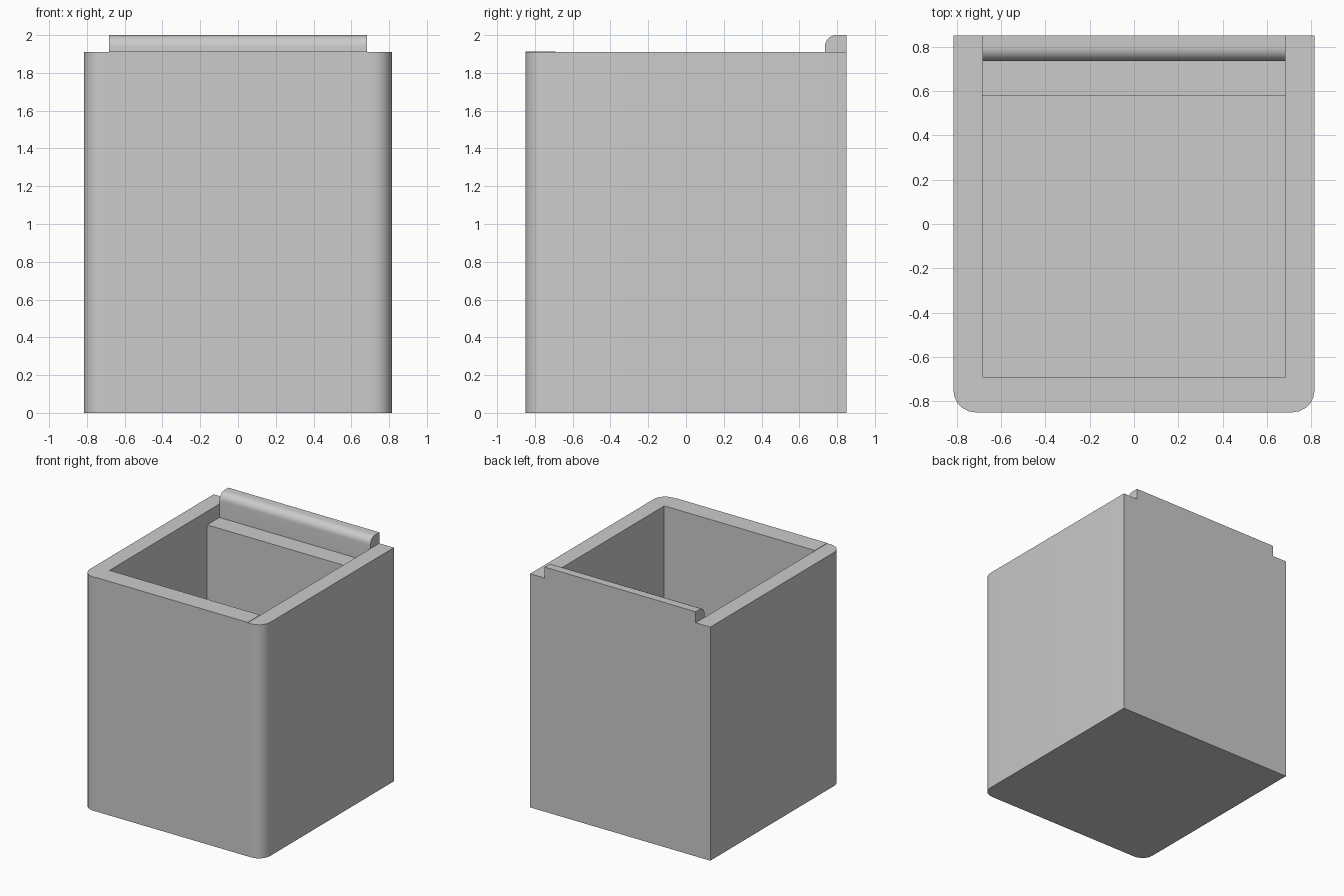
import bpy
import bmesh
from math import sin, cos, pi
from mathutils import Vector

if "Cube" in bpy.data.objects:
    bpy.data.objects.remove(bpy.data.objects["Cube"])

W, IN = 0.815, 0.683       # outer and inner half width
FRONT, BACK = -0.85, 0.85
RIM = 1.91


def arc(cx, cy, r, a0, a1, n):
    """Points along an arc, angles in units of pi."""
    return [(cx + r * cos(pi * (a0 + (a1 - a0) * i / n)),
             cy + r * sin(pi * (a0 + (a1 - a0) * i / n))) for i in range(n + 1)]


def extrude(name, points, direction):
    """Solid made by sweeping a closed outline along a vector."""
    bm = bmesh.new()
    face = bm.faces.new([bm.verts.new(p) for p in points])
    new = bmesh.ops.extrude_face_region(bm, geom=[face])["geom"]
    bmesh.ops.translate(bm, vec=Vector(direction),
                        verts=[v for v in new if isinstance(v, bmesh.types.BMVert)])
    bmesh.ops.recalc_face_normals(bm, faces=bm.faces)
    mesh = bpy.data.meshes.new(name)
    bm.to_mesh(mesh)
    bm.free()
    obj = bpy.data.objects.new(name, mesh)
    bpy.context.collection.objects.link(obj)
    bpy.ops.object.select_all(action='DESELECT')
    obj.select_set(True)
    bpy.context.view_layer.objects.active = obj
    bpy.ops.object.shade_smooth_by_angle(angle=0.7)
    return obj


def across(name, yz):
    """Part spanning the inner width, from a side profile."""
    return extrude(name, [(-IN, y, z) for y, z in yz], (2 * IN, 0, 0))


# Side walls with rounded front corners, mirrored
R = 0.1
side = [(IN, BACK), (IN, FRONT)] + arc(W - R, FRONT + R, R, -0.5, 0, 5) + [(W, BACK)]
for sx, name in ((1, "right_wall"), (-1, "left_wall")):
    extrude(name, [(sx * x, y, 0) for x, y in side], (0, 0, RIM))

# Front wall, a hair taller than the sides
across("front_wall", [(FRONT, 0), (-0.69, 0), (-0.69, RIM + 0.003), (FRONT, RIM + 0.003)])

# Back wall with inner ledge and rounded raised lip
lip = arc(0.797, 1.938, 0.062, 0.5, 1, 8)
across("back_wall", [(BACK, 0), (BACK, 2.0)] + lip + [(0.735, 1.80), (0.577, 1.80), (0.577, 0)])

# Floor between the walls
across("floor", [(-0.69, 0), (0.577, 0), (0.577, 0.15), (-0.69, 0.15)])
